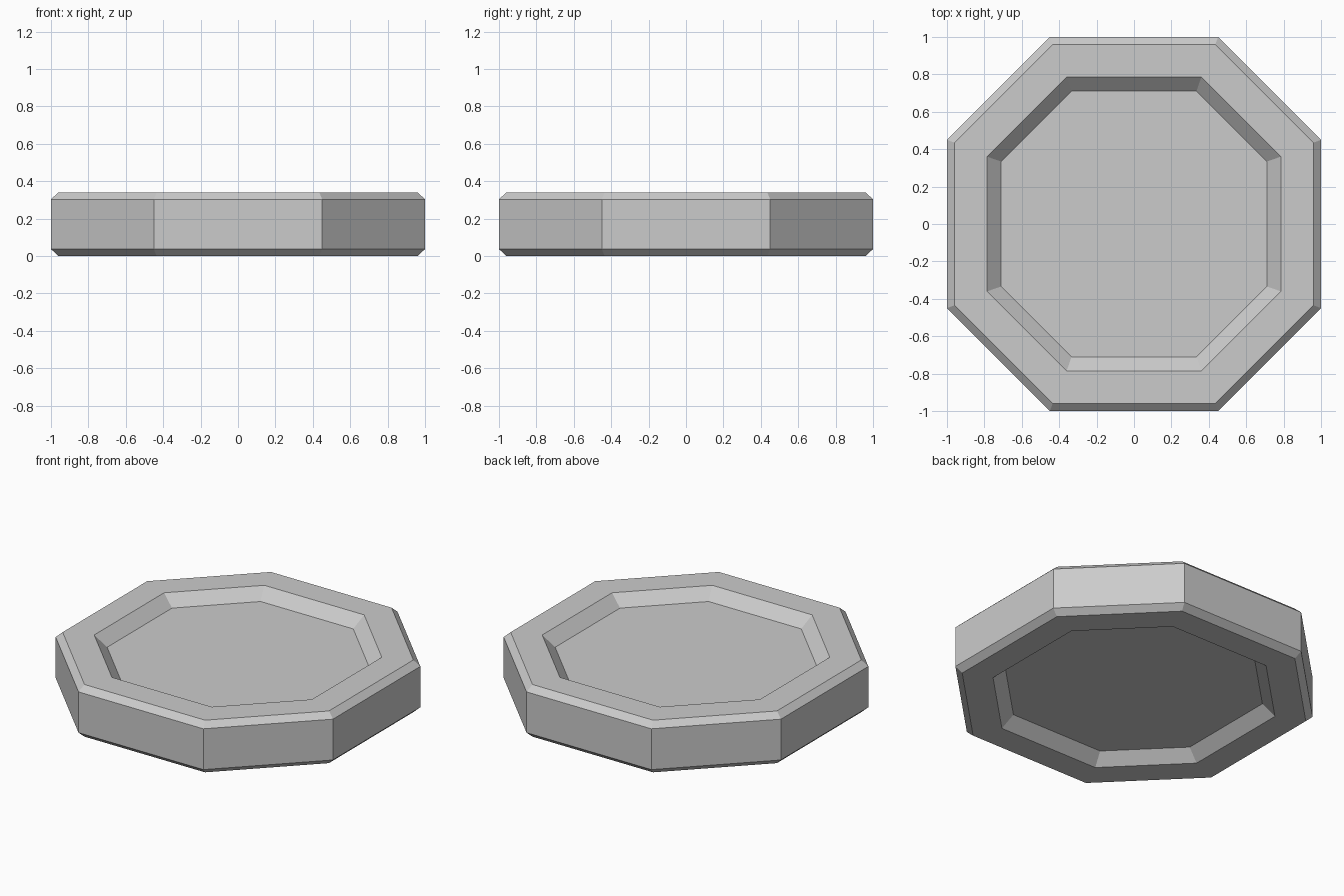
import bpy, bmesh

if "Cube" in bpy.data.objects:
    bpy.data.objects.remove(bpy.data.objects["Cube"])

# (flat-to-centre distance, half length of the straight side, z),
# from the underside recess floor round the rim to the top recess floor
H = 0.34
half = [(0.71, 0.334, 0.07), (0.785, 0.36, 0.0), (0.96, 0.435, 0.0), (1.0, 0.45, 0.037)]
profile = half + [(r, c, H - z) for r, c, z in reversed(half)]


def octagon(bm, r, c, z):
    pts = [(r, -c), (r, c), (c, r), (-c, r), (-r, c), (-r, -c), (-c, -r), (c, -r)]
    return [bm.verts.new((x, y, z)) for x, y in pts]


# Octagonal disc with chamfered rim and a shallow recess on both faces
bm = bmesh.new()
rings = [octagon(bm, *p) for p in profile]
for a, b in zip(rings, rings[1:]):
    for i in range(8):
        j = (i + 1) % 8
        bm.faces.new((a[i], a[j], b[j], b[i]))
bm.faces.new(rings[0][::-1])
bm.faces.new(rings[-1])
bmesh.ops.recalc_face_normals(bm, faces=bm.faces)

mesh = bpy.data.meshes.new("octagonal_disc")
bm.to_mesh(mesh)
bm.free()
bpy.context.collection.objects.link(bpy.data.objects.new("octagonal_disc", mesh))
